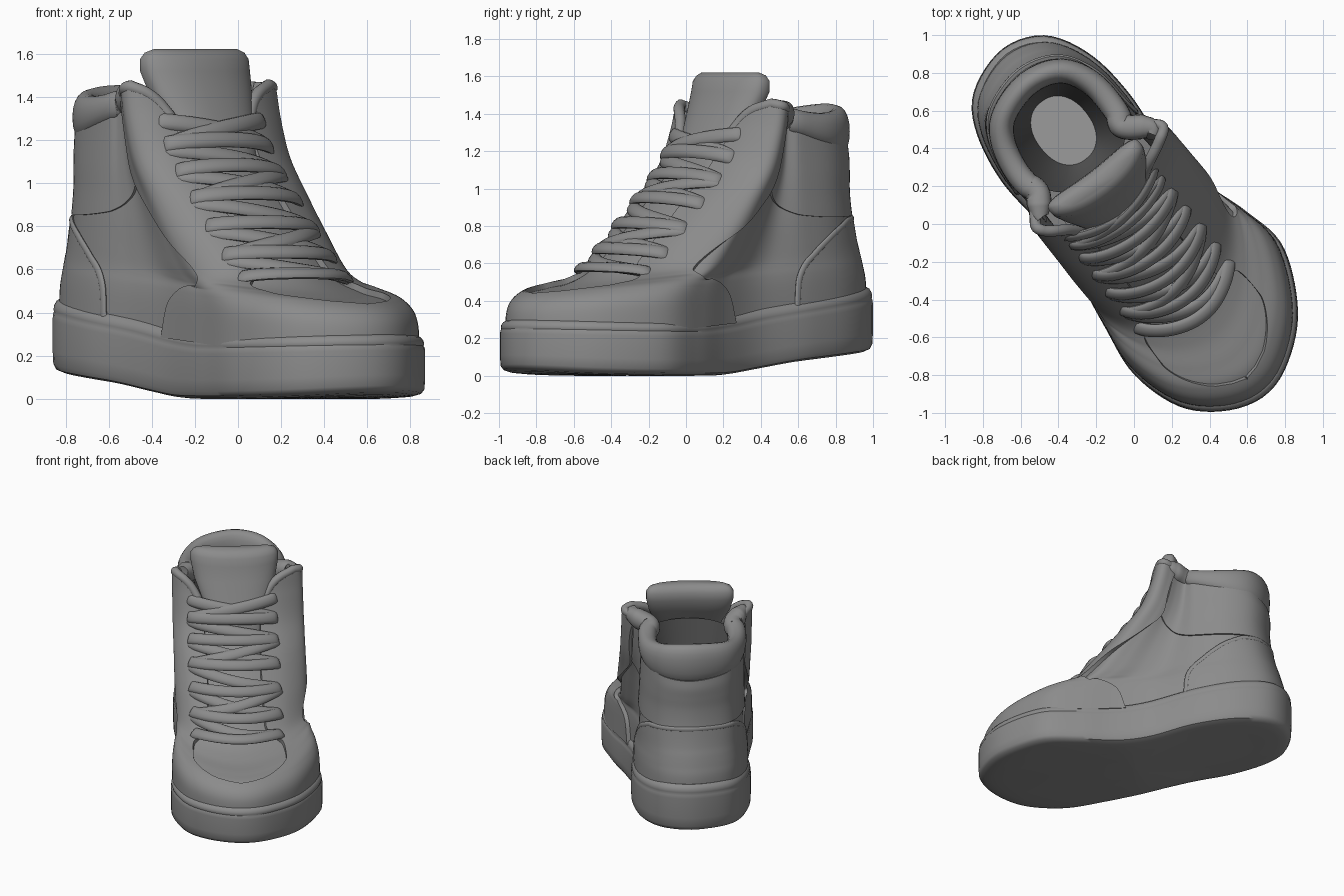
import bpy, bmesh, math
from math import sin, cos, pi
from mathutils import Vector, Matrix

if "Cube" in bpy.data.objects:
    bpy.data.objects.remove(bpy.data.objects["Cube"], do_unlink=True)

TURN = Matrix.Rotation(math.radians(37.9), 3, "Z")
parts = []


# ---------- helpers ----------
def material(name, value):
    mat = bpy.data.materials.new(name)
    mat.use_nodes = True
    mat.diffuse_color = (value, value, value, 1)
    bsdf = mat.node_tree.nodes["Principled BSDF"]
    bsdf.inputs["Base Color"].default_value = mat.diffuse_color
    bsdf.inputs["Roughness"].default_value = 0.6
    return mat


GREY = material("plain grey", .26)
DARK = material("dark lining grey", .1)
LIGHT = material("light insole grey", .33)


def curve(table, x):
    """Smooth interpolation through rows of (x, value, value...)."""
    x = min(max(x, table[0][0]), table[-1][0])
    i = 0
    while i < len(table) - 2 and x > table[i + 1][0]:
        i += 1
    p, q = table[i], table[i + 1]
    o, r = table[max(i - 1, 0)], table[min(i + 2, len(table) - 1)]
    h = q[0] - p[0]
    s = (x - p[0]) / h
    out = []
    for k in range(1, len(p)):
        m0 = (q[k] - o[k]) / (q[0] - o[0]) * h
        m1 = (r[k] - p[k]) / (r[0] - p[0]) * h
        out.append((2*s**3 - 3*s*s + 1) * p[k] + (s**3 - 2*s*s + s) * m0
                   + (3*s*s - 2*s**3) * q[k] + (s**3 - s*s) * m1)
    return out


def loft(name, rows, wrap=True, caps=(False, False), thick=0, gap=-1, mat=GREY):
    """Skin a list of equal-length point rows; the strip numbered gap stays open."""
    bm = bmesh.new()
    grid = [[bm.verts.new(TURN @ Vector(p)) for p in row] for row in rows]
    n = len(grid[0])
    for a, b in zip(grid, grid[1:]):
        for j in range(n if wrap else n - 1):
            k = (j + 1) % n
            if j != gap:
                bm.faces.new((a[j], a[k], b[k], b[j]))
    for use, row in zip(caps, (grid[0], grid[-1])):
        if use:
            bm.faces.new(row)
    if thick:
        bmesh.ops.remove_doubles(bm, verts=bm.verts, dist=1e-4)
    else:
        bmesh.ops.recalc_face_normals(bm, faces=bm.faces)
    mesh = bpy.data.meshes.new(name)
    bm.to_mesh(mesh)
    bm.free()
    mesh.materials.append(mat)
    ob = bpy.data.objects.new(name, mesh)
    bpy.context.collection.objects.link(ob)
    if thick:
        mod = ob.modifiers.new("thickness", "SOLIDIFY")
        mod.thickness, mod.offset = thick, 0
        bpy.context.view_layer.objects.active = ob
        bpy.ops.object.modifier_apply(modifier=mod.name)
    parts.append(ob)


def oval(c, u, v, n=16, power=1.0):
    """Closed (super)ellipse around c with half axes u and v."""
    def f(w):
        return math.copysign(abs(w) ** power, w)
    return [c + u * f(cos(2*pi*i/n)) + v * f(sin(2*pi*i/n)) for i in range(n)]


# ---------- footprint, walked heel -> +x side -> toe -> -x side ----------
FOOT = [(.02, 1.16), (.243, 1.077), (.37, .85), (.405, .553), (.38, .21),
        (.425, -.05), (.51, -.31), (.55, -.58), (.4, -.9), (.175, -1.09),
        (-.03, -1.143), (-.241, -1.069), (-.41, -.9), (-.49, -.62), (-.455, -.32),
        (-.4, .04), (-.395, .3), (-.415, .62), (-.356, .91), (-.23, 1.08)]
closed = [(i,) + FOOT[i % 20] for i in range(-2, 23)]


def half_table(start):
    pts = [Vector(curve(closed, start + i / 10)) for i in range(101)]
    length = [0]
    for p, q in zip(pts, pts[1:]):
        length.append(length[-1] + (q - p).length)
    return [(s / length[-1] / 2, p.x, p.y) for s, p in zip(length, pts)]


RIGHT, LEFT = half_table(0), half_table(10)


def foot(a):
    a %= 1
    return curve(RIGHT, a) if a <= .5 else curve(LEFT, a - .5)


# ---------- upper surface: level, front/heel height, front/heel reach, front/heel width
LEVELS = [(0, .20, .36, -1.09, 1.11, .92, .92), (1, .35, .51, -1.07, 1.10, .91, .92),
          (2, .42, .59, -.99, 1.08, .87, .92), (3, .445, .66, -.87, 1.06, .82, .91),
          (4, .47, .72, -.71, 1.04, .79, .91), (5, .54, .80, -.54, 1.02, .78, .91),
          (6, .73, .90, -.33, 1.0, .79, .9), (7, .93, .99, -.13, .99, .79, .89),
          (8, 1.12, 1.07, .05, .99, .79, .89), (9, 1.32, 1.14, .15, .99, .79, .88),
          (10, 1.48, 1.2, .2, .98, .79, .88)]


def skin(a, t):
    x, y = foot(a)
    zf, zb, yf, yb, wf, wb = curve(LEVELS, t)
    if y > .5:
        y = .5 + (y - .5) * (yb - .5) / .66
    else:
        y = .5 - (.5 - y) * (.5 - yf) / 1.643
    g = (y - yf) / (yb - yf)
    return Vector((x * (wf + (wb - wf) * g) - .002 * t * (1 - g), y, zf + (zb - zf) * g))


def raised(a, t, off):
    da = skin(a + .004, t) - skin(a - .004, t)
    dt = skin(a, min(t + .05, 10)) - skin(a, max(t - .05, 0))
    n = dt.cross(da).normalized()
    return skin(a, t) + n * off, n


def find(y, t):
    """Position round the +x side where the skin reaches y."""
    lo, hi = 0, .5
    for _ in range(18):
        mid = (lo + hi) / 2
        lo, hi = (mid, hi) if skin(mid, t).y > y else (lo, mid)
    return lo


def tube(name, path, radius):
    rows = []
    for i, (p, n) in enumerate(path):
        tan = path[min(i + 1, len(path) - 1)][0] - path[max(i - 1, 0)][0]
        rows.append(oval(p, n * radius[0], n.cross(tan).normalized() * radius[1], 12))
    loft(name, rows, caps=(True, True))


# ---------- sole ----------
BOTTOM = [(-1.15, .03), (-.9, .01), (-.5, 0), (-.2, 0), (0, .005), (.2, .03), (.5, .075), (1.17, .135)]
TOP = [(-1.15, .3), (-.3, .29), (0, .315), (.3, .365), (1.17, .49)]
PROFILE = [(.41, 0), (.3, 0), (.2, 0), (.1, 0), (.045, .015), (.015, .05), (.003, .12), (0, .3),
           (0, .72), (.002, .79), (.006, .82), (.004, .85), (.006, .9), (.016, .96),
           (.035, 1), (.06, .99), (.12, .96)]
rows = []
for inset, h in PROFILE:
    row = []
    for i in range(120):
        x, y = foot(i / 120)
        x, y = x * (1 - inset / .42), y * (1 - inset / (.42 if inset > .2 else 1.15))
        b, c = curve(BOTTOM, y)[0], curve(TOP, y)[0]
        row.append((x, y, b + (c - b) * h))
    rows.append(row)
loft("sole", rows, caps=(True, False))


# ---------- upper shell, cut lower in front of the tongue ----------
def shell_top(a):
    return 10 - 1.4 * min(1, max(0, (.14 - abs(a - .5)) / .08))


loft("upper", [[skin(i / 140, j / 60 * shell_top(i / 140)) for i in range(140)] for j in range(61)])

# ---------- toe cap running up into both lace stays ----------
BACK = [(0, .02), (1, -.03), (2, -.11), (3, -.21), (4, -.28), (4.6, -.28), (5.2, -.21), (6, -.01),
        (7, .2), (7.6, .28), (8.5, .32), (10, .38)]
FRONT = [(0, .5), (1.9, .5), (2.1, .465), (2.5, .435), (3, .42), (4.2, .42), (4.8, .435), (5.3, .453),
         (8.3, .453), (9.2, .435), (9.7, .41), (10, .37)]


def front_edge(t):
    return min(curve(FRONT, t)[0], .5)


rows = []
for j in range(121):
    t = j / 12
    a0, a1 = find(curve(BACK, t)[0], t), front_edge(t)
    walk = [a0 + (a1 - a0) * i / 30 for i in range(31)]
    rows.append([raised(a, t, .014)[0] for a in walk + [1 - a for a in walk[::-1]]])
loft("toe_cap_and_lace_stays", rows, False, thick=.03, gap=30)

# rolled rim over the top of each stay and down its front edge
edge = [(.27 + .1 * i / 16, 10) for i in range(17)]
edge += [(front_edge(10 - i / 14), 10 - i / 14) for i in range(1, 24)]
for side, label in ((1, "left"), (-1, "right")):
    tube(label + "_stay_rim", [raised(side * a, t, .006) for a, t in edge], (.03, .03))

# ---------- ankle panel and heel counter ----------
rows = []
for j in range(25):
    row = []
    for i in range(81):
        u = i / 40 - 1
        low = 5.6 + 2 * u * u
        row.append(raised(.28 * u, low + (10 - low) * j / 24, .005)[0])
    rows.append(row)
loft("ankle_panel", rows, False, thick=.014)

EDGE = [(0, .46), (2, .49), (4, .6), (5, .72), (5.5, .86)]
rows, rim = [], []
for j in range(34):
    t = j / 6
    a = find(curve(EDGE, t)[0], t)
    rows.append([raised(a * (i / 20 - 1), t, .006)[0] for i in range(41)])
    rim.append((a, t))
loft("heel_counter", rows, False, thick=.018)
a, t = rim[-1]
path = [(-p, q) for p, q in rim] + [(a * (i / 10 - 1), t) for i in range(1, 20)] + rim[::-1]
tube("heel_piping", [raised(p, q, .008) for p, q in path], (.011, .018))

# ---------- padded collar ----------
rows = []
for i in range(81):
    a = .36 * (i / 40 - 1)
    p, q = skin(a, 10), skin(a + .005, 10)
    h = max(0, (p.y - .4) / .58) ** 2
    out = (p - q).cross(Vector((0, 0, 1)))
    out.z = 0
    end = min(1, .6 + min(i, 80 - i) / 20)
    centre = Vector((p.x * .9, .55 + (p.y - .55) * .89, p.z - .02 + .13 * h))
    rows.append(oval(centre, out.normalized() * .066 * end, Vector((0, 0, (.07 + .075 * h) * end)), 20, .9))
loft("collar_padding", rows, caps=(True, True))

# ---------- lining and insole ----------
X, Y = Vector((1, 0, 0)), Vector((0, 1, 0))
lining = [(1.36, .31, .31, .61), (1.2, .28, .29, .61), (.95, .24, .26, .61),
          (.7, .17, .21, .62), (.62, .15, .19, .62)]
loft("lining", [oval(Vector((.01, y, z)), X * w, Y * d, 48, .9) for z, w, d, y in lining], mat=DARK)
loft("insole", [oval(Vector((.01, .62, z)), X * .16, Y * .2, 48) for z in (.62, .628)],
     caps=(True, True), mat=LIGHT)

# ---------- tongue: height, depth position, half width, half thickness ----------
TONGUE = [(.95, .03, .17, .05), (1.15, .115, .19, .07), (1.3, .18, .23, .08), (1.42, .245, .28, .09),
          (1.52, .28, .3, .09), (1.575, .285, .3, .08), (1.605, .288, .28, .06), (1.622, .29, .24, .03)]
rows = []
for z, y, w, d in TONGUE:
    ring = oval(Vector((-.01, y - .01, z)), X * w, Y * d, 48, .7)
    rows.append([p + Y * (.5 * p.x ** 2) for p in ring])
loft("tongue", rows, caps=(False, True))


# ---------- laces ----------
def lace(name, t0, t1, lift):
    path = []
    for i in range(29):
        s = i / 28
        off = -.015 + (.062 + lift) * sin(pi * s) ** .4
        path.append(raised(.417 + .166 * s, t0 + (t1 - t0) * s, off))
    tube(name, path, (.022, .04))


# straight bars over crossed strands, with an open cross at the top
row_level = [4.8 + .68 * k for k in range(7)]
for k, (lo, hi) in enumerate(zip(row_level, row_level[1:])):
    lace("lace_bar_%d" % k, lo, lo + .08, .022)
    lace("lace_rising_%d" % k, lo, hi, 0)
    if k % 2:
        lace("lace_falling_%d" % k, hi, lo, .01)

# ---------- smooth shading with sharp edges kept ----------
bpy.ops.object.select_all(action="DESELECT")
for ob in parts:
    ob.select_set(True)
bpy.context.view_layer.objects.active = parts[0]
bpy.ops.object.shade_smooth_by_angle(angle=math.radians(40))
